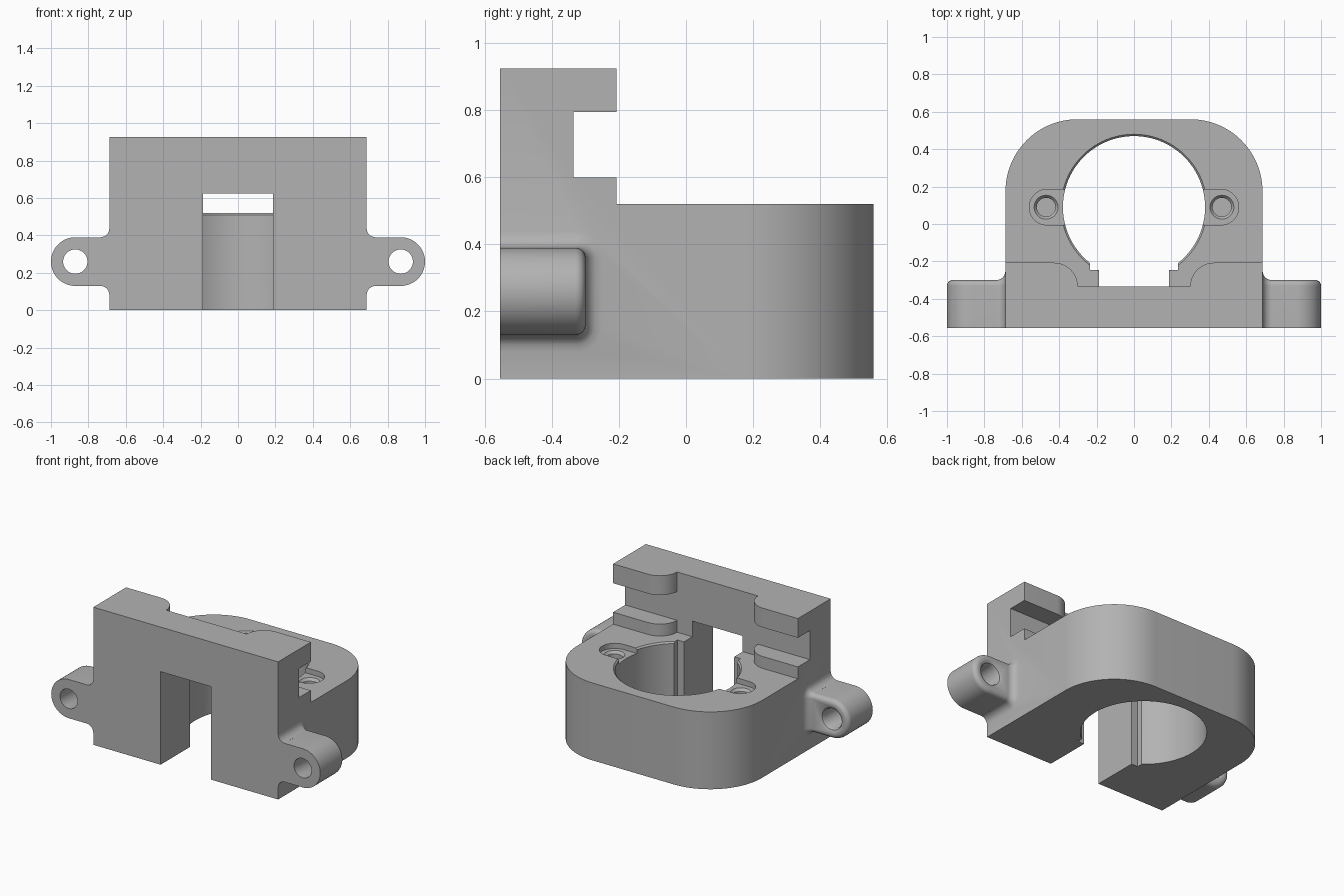
import bpy, bmesh
from math import sin, cos, pi, sqrt, asin

if "Cube" in bpy.data.objects:
    bpy.data.objects.remove(bpy.data.objects["Cube"], do_unlink=True)

grey = bpy.data.materials.new("plain grey")
grey.use_nodes = True
grey.diffuse_color = (0.45, 0.45, 0.45, 1)
grey.node_tree.nodes["Principled BSDF"].inputs["Base Color"].default_value = (0.45, 0.45, 0.45, 1)

FRONT, BACK, SIDE, DECK, TOP = -0.555, 0.56, 0.687, 0.52, 0.925
WALL, FLANGE, SLOT = -0.335, -0.207, 0.187
EAR_X, EAR_Z, EAR_R, EAR_BACK = 0.87, 0.26, 0.13, -0.3


def loft(name, rings):
    """Closed solid through a stack of equal-length rings."""
    bm = bmesh.new()
    rows = [[bm.verts.new(p) for p in ring] for ring in rings]
    n = len(rows[0])
    for a, b in zip(rows, rows[1:]):
        for i in range(n):
            j = (i + 1) % n
            bm.faces.new((a[i], a[j], b[j], b[i]))
    bm.faces.new(rows[0])
    bm.faces.new(rows[-1])
    bmesh.ops.recalc_face_normals(bm, faces=bm.faces)
    mesh = bpy.data.meshes.new(name)
    bm.to_mesh(mesh)
    bm.free()
    obj = bpy.data.objects.new(name, mesh)
    mesh.materials.append(grey)
    bpy.context.collection.objects.link(obj)
    return obj


def place(p, axis, h):
    a, b = p
    return {"x": (h, a, b), "y": (a, h, b), "z": (a, b, h)}[axis]


def prism(name, outline, axis, lo, hi):
    return loft(name, [[place(p, axis, h) for p in outline] for h in (lo, hi)])


def arc(cx, cy, r, start, end, n):
    return [(cx + r * cos(start + (end - start) * i / n),
             cy + r * sin(start + (end - start) * i / n)) for i in range(n + 1)]


def rod(name, x, y, axis, levels, n=48):
    """Turned solid from (height, radius) levels."""
    circle = arc(0, 0, 1, 0, 2 * pi, n)[:-1]
    return loft(name, [[place((x + r * a, y + r * b), axis, h) for a, b in circle]
                       for h, r in levels])


def combine(target, tool, operation):
    mod = target.modifiers.new(operation, "BOOLEAN")
    mod.operation, mod.solver, mod.object = operation, "EXACT", tool
    bpy.context.view_layer.objects.active = target
    bpy.ops.object.modifier_apply(modifier=mod.name)
    bpy.data.objects.remove(tool, do_unlink=True)


def mirrored(points):
    return points + [(-x, y) for x, y in reversed(points)]


# Body: grooved side profile trimmed by a plan with round back corners
body = prism("clamp_body", [
    (FRONT, 0), (BACK + 0.1, 0), (BACK + 0.1, DECK), (FLANGE, DECK), (FLANGE, 0.6),
    (WALL, 0.6), (WALL, 0.795), (FLANGE, 0.795), (FLANGE, TOP), (FRONT, TOP)],
    "x", -SIDE - 0.1, SIDE + 0.1)
corner = 0.385
plan = mirrored([(SIDE, FRONT - 0.1)] + arc(SIDE - corner, BACK - corner, corner, 0, pi / 2, 24))
combine(body, prism("plan_trim", plan, "z", -0.2, 1.2), "INTERSECT")

# Opening between the left and right flanges
gap_r = WALL - FLANGE
gap = mirrored([(0.3, WALL)] + arc(0.3 - gap_r, WALL, -gap_r, 0, -pi / 2, 12)[1:]
               + [(0.3 - gap_r, 0)])
rounded = [(0.3 + 0.128 * (1 - cos(t * pi / 24)), WALL + 0.128 * sin(t * pi / 24))
           for t in range(13)]
# the flange corners bulge into the opening
gap = mirrored(rounded + [(0.428, 0)])
combine(body, prism("flange_gap", gap, "z", DECK, 1.2), "DIFFERENCE")

# Bore with stepped mouth, and the front slot
bore_r, bore_y, mouth = 0.38, 0.09, 0.235
mouth_angle = -pi / 2 + asin(mouth / bore_r)
bore = [(mouth, -0.245)] + arc(0, bore_y, bore_r, mouth_angle, pi - mouth_angle, 80) \
    + [(-mouth, -0.245)]
combine(body, prism("bore", bore, "z", -0.1, 0.58), "DIFFERENCE")
slot = [(-SLOT, -0.7), (SLOT, -0.7), (SLOT, -0.2), (-SLOT, -0.2)]
combine(body, prism("slot", slot, "z", -0.1, 0.625), "DIFFERENCE")
combine(body, rod("bore_chamfer", 0, bore_y, "z",
                  [(0.5, bore_r - 0.01), (0.54, bore_r + 0.03)], 96), "DIFFERENCE")

for s in (1, -1):
    # Screw recess open to the bore, with a blind chamfered hole
    recess = [(s * x, y) for x, y in
              [(0.3, -0.005)] + arc(0.465, 0.09, 0.095, -pi / 2, pi / 2, 24) + [(0.3, 0.185)]]
    combine(body, prism("recess", recess, "z", 0.485, 0.6), "DIFFERENCE")
    combine(body, rod("screw_hole", s * 0.47, 0.09, "z",
                      [(0.2, 0.05), (0.468, 0.05), (0.49, 0.068)]), "DIFFERENCE")

    # Ear with a rounded back edge
    rings = []
    for y, d in [(FRONT, 0)] + [(EAR_BACK - 0.03 + 0.03 * sin(t * pi / 16),
                                 0.03 * (1 - cos(t * pi / 16))) for t in range(9)]:
        r = EAR_R - d
        outline = [(0.6, EAR_Z - r)] + arc(EAR_X, EAR_Z, r, -pi / 2, pi / 2, 32) \
            + [(0.6, EAR_Z + r)]
        rings.append([(s * x, y, z) for x, z in outline])
    combine(body, loft("ear", rings), "UNION")

    # Fillet blending the ear into the body side
    rings, blend = [], 0.05
    for u in [-0.05] + [blend * 0.93 * i / 10 for i in range(11)]:
        k = max(u, 0)
        f = blend - sqrt(blend ** 2 - (blend - k) ** 2)
        h, back, c = EAR_R + f, EAR_BACK + f, 0.03 + f
        section = [(FRONT, EAR_Z - h)] \
            + arc(back - c, EAR_Z - h + c, c, -pi / 2, 0, 8) \
            + arc(back - c, EAR_Z + h - c, c, 0, pi / 2, 8) + [(FRONT, EAR_Z + h)]
        rings.append([(s * (SIDE + u), y, z) for y, z in section])
    combine(body, loft("ear_fillet", rings), "UNION")

    # Bolt hole with an eased back edge
    combine(body, rod("bolt_hole", s * EAR_X, EAR_Z, "y",
                      [(-0.7, 0.065), (EAR_BACK - 0.025, 0.065), (EAR_BACK - 0.008, 0.073),
                       (EAR_BACK, 0.088), (-0.2, 0.088)]), "DIFFERENCE")

bpy.ops.object.select_all(action="DESELECT")
body.select_set(True)
bpy.context.view_layer.objects.active = body
bpy.ops.object.shade_smooth_by_angle(angle=pi / 6)
